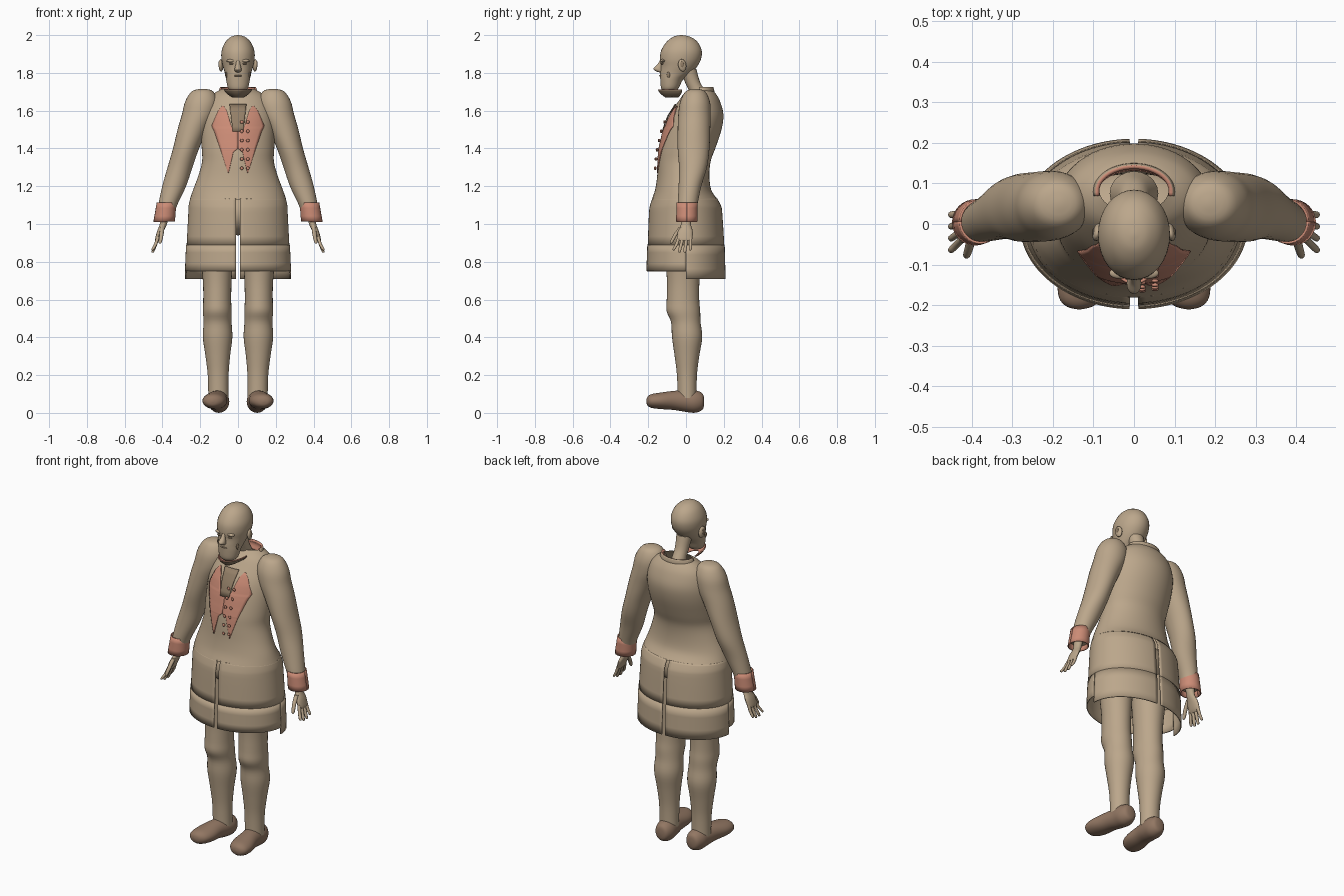
import bpy, math
from mathutils import Vector

if "Cube" in bpy.data.objects:
    bpy.data.objects.remove(bpy.data.objects["Cube"])


def material(name, rgb):
    m = bpy.data.materials.new(name)
    m.use_nodes = True
    m.diffuse_color = (*rgb, 1)
    m.node_tree.nodes["Principled BSDF"].inputs["Base Color"].default_value = (*rgb, 1)
    return m


TAN = material("tan", (0.5, 0.385, 0.26))
PINK = material("salmon", (0.6, 0.26, 0.18))
SHOE = material("shoe brown", (0.29, 0.185, 0.125))
DARK = material("dark tan", (0.29, 0.21, 0.135))


def make(name, verts, faces, mats, angle=50):
    me = bpy.data.meshes.new(name)
    me.from_pydata(verts, [], faces)
    for m in mats:
        me.materials.append(m)
    ob = bpy.data.objects.new(name, me)
    bpy.context.collection.objects.link(ob)
    bpy.ops.object.select_all(action="DESELECT")
    ob.select_set(True)
    bpy.context.view_layer.objects.active = ob
    bpy.ops.object.shade_smooth_by_angle(angle=math.radians(angle))
    return ob


def smooth_rows(rows, steps):
    # Catmull-Rom interpolation between cross-sections
    out = []
    for i in range(len(rows) - 1):
        a, b, c, d = (rows[max(0, min(len(rows) - 1, i + k))] for k in (-1, 0, 1, 2))
        for s in range(steps):
            t = s / steps
            out.append([q + t * (r - p + t * (2 * p - 5 * q + 4 * r - u + t * (3 * (q - r) + u - p))) / 2
                        for p, q, r, u in zip(a, b, c, d)])
    return out + [list(rows[-1])]


def loft(name, rows, mat=TAN, n=32, steps=4, along="z", caps=(True, True), side=1):
    # rows: centre x, y, z and two radii, top to bottom (or back to front)
    verts, faces = [], []
    rows = smooth_rows(rows, steps)
    for x, y, z, ra, rb in rows:
        for k in range(n):
            a = 2 * math.pi * k / n
            u, v = ra * math.cos(a), rb * math.sin(a)
            verts.append((side * (x + u), y + v, z) if along == "z" else (side * (x + u), y, z + v))
    for i in range(len(rows) - 1):
        for k in range(n):
            f = [i * n + k, (i + 1) * n + k, (i + 1) * n + (k + 1) % n, i * n + (k + 1) % n]
            faces.append(f if side > 0 else f[::-1])
    top, end = list(range(n)), list(range(len(verts) - n, len(verts)))[::-1]
    for use, f in zip(caps, (top, end)):
        if use:
            faces.append(f if side > 0 else f[::-1])
    return make(name, verts, faces, [mat])


def band(name, rows, a0, a1, mats, n=24, side=1, thick=0.006, steps=3):
    # open curved sheet between two angles, given thickness with an inner lining
    verts, faces = [], []
    rows = smooth_rows(rows, steps)
    for x, y, z, rx, ry in rows:
        for k in range(n + 1):
            a = math.radians(a0 + (a1 - a0) * k / n)
            verts.append((side * (x + rx * math.cos(a)), y + ry * math.sin(a), z))
    for i in range(len(rows) - 1):
        for k in range(n):
            p = i * (n + 1) + k
            f = [p, p + n + 1, p + n + 2, p + 1]
            faces.append(f if side > 0 else f[::-1])
    ob = make(name, verts, faces, mats)
    mod = ob.modifiers.new("thickness", "SOLIDIFY")
    mod.thickness = thick
    mod.material_offset = mod.material_offset_rim = len(mats) - 1
    return ob


def ball(name, loc, scale, mat=TAN, rot=(0, 0, 0), seg=20):
    bpy.ops.mesh.primitive_uv_sphere_add(segments=seg, ring_count=seg // 2, location=loc, rotation=rot)
    ob = bpy.context.object
    ob.name, ob.scale = name, scale
    ob.data.materials.append(mat)
    bpy.ops.object.shade_smooth()
    return ob


def profile(rows):
    # height, half width, front y, back y -> centred cross-section
    return [(0, (f + b) / 2, z, w, (b - f) / 2) for z, w, f, b in rows]


# Torso of the coat, open at the neck
torso = profile([(1.715, .085, .03, .135), (1.69, .13, -.01, .158), (1.65, .165, -.04, .18),
                 (1.58, .188, -.085, .198), (1.5, .195, -.115, .188), (1.4, .192, -.14, .155),
                 (1.33, .19, -.148, .13), (1.25, .212, -.153, .124), (1.18, .238, -.164, .134),
                 (1.13, .255, -.181, .167)])
loft("coat_body", torso, n=56, caps=(False, False))
band("collar_back", [(0, .08, 1.725, .095, .065), (0, .08, 1.70, .102, .07), (0, .075, 1.67, .1, .065)],
     -10, 190, [TAN, PINK], thick=.01)
band("collar_front", [(0, -.02, 1.71, .075, .13), (0, -.025, 1.69, .06, .11), (0, -.04, 1.67, .03, .07)],
     180, 360, [DARK, PINK])

# Head, neck and face
loft("head", profile([(2, .004, -.03, -.02), (1.992, .035, -.065, .02), (1.965, .066, -.102, .06),
                      (1.92, .086, -.131, .083), (1.875, .088, -.138, .08), (1.835, .08, -.134, .06),
                      (1.8, .07, -.137, .03), (1.765, .063, -.136, -.015), (1.72, .053, -.132, -.038),
                      (1.703, .036, -.12, -.055)]))
loft("neck", [(0, .01, 1.82, .045, .045), (0, .035, 1.75, .038, .04), (0, .065, 1.69, .04, .045),
              (0, .075, 1.62, .06, .055)], n=20)
loft("nose", [(0, -.13, 1.87, .008, .006), (0, -.138, 1.845, .012, .014), (0, -.147, 1.822, .018, .026),
              (0, -.138, 1.808, .016, .02), (0, -.13, 1.802, .006, .008)], n=14)
ball("mouth", (0, -.133, 1.785), (.022, .009, .005), DARK)

# Hips beneath the skirt
ball("hips", (0, -.005, 1.06), (.215, .14, .12))

for s, word in ((1, "left"), (-1, "right")):
    ball(word + "_ear", (s * .09, -.02, 1.84), (.012, .022, .033), rot=(.2, 0, s * .25))
    ball(word + "_ear_hollow", (s * .1, -.022, 1.845), (.004, .011, .017), DARK)
    ball(word + "_brow", (s * .035, -.121, 1.864), (.026, .014, .009))
    ball(word + "_eye", (s * .034, -.125, 1.848), (.014, .008, .004), DARK)
    ball(word + "_cheek", (s * .062, -.093, 1.79), (.006, .009, .016), DARK)

    # Sleeve, cuff and hand
    loft(word + "_sleeve", [(.185, .05, 1.716, .008, .008), (.188, .05, 1.703, .055, .05),
                            (.193, .048, 1.65, .086, .078), (.208, .045, 1.58, .089, .086),
                            (.24, .042, 1.5, .08, .086), (.275, .04, 1.4, .069, .084),
                            (.307, .037, 1.3, .066, .074), (.338, .021, 1.2, .063, .06),
                            (.372, .008, 1.1, .05, .052), (.385, .005, 1.04, .045, .045)], side=s)
    band(word + "_cuff", [(.378, .006, 1.115, .052, .055), (.391, .004, 1.012, .057, .057)],
         0, 360, [PINK], side=s, n=32)
    loft(word + "_hand", [(.387, .002, 1.05, .024, .028), (.395, 0, 1.0, .019, .026),
                          (.412, -.004, .96, .017, .04), (.425, -.006, .925, .013, .04),
                          (.43, -.006, .912, .008, .036)], n=16, side=s)
    for i in range(4):
        y0, y1 = -.036 + .02 * i, -.064 + .029 * i
        tip = .848 + (.012 if i in (0, 3) else 0)
        loft(word + "_finger", [(.422, y0, .935, .009, .009), (.436, (y0 + y1) / 2, .893, .009, .009),
                                (.45, y1, tip + .008, .008, .008), (.452, y1, tip, .003, .003)],
             n=10, steps=2, side=s)
    loft(word + "_thumb", [(.4, -.025, .985, .012, .013), (.405, -.055, .945, .011, .011),
                           (.412, -.076, .905, .009, .009), (.413, -.08, .896, .003, .003)],
         n=10, steps=2, side=s)

    # Leg and shoe
    loft(word + "_leg", [(.115, -.015, 1.0, .098, .1), (.113, -.015, .85, .088, .095),
                         (.11, -.015, .7, .076, .086), (.11, -.016, .6, .074, .086),
                         (.11, -.014, .54, .076, .089), (.108, -.001, .48, .074, .078),
                         (.108, .006, .4, .078, .08), (.107, .005, .3, .065, .065),
                         (.105, .005, .2, .055, .053), (.104, .006, .08, .053, .05)], side=s)
    loft(word + "_shoe", [(.1, .096, .06, .006, .008), (.1, .088, .06, .036, .042),
                          (.101, .05, .06, .054, .059), (.104, 0, .062, .055, .057),
                          (.113, -.06, .066, .056, .051), (.123, -.13, .064, .064, .044),
                          (.13, -.18, .063, .055, .037), (.134, -.203, .062, .032, .024),
                          (.135, -.21, .062, .005, .005)], SHOE, along="y", side=s)

    # Skirt halves with centre slits, and longer hem panels behind than in front
    slit = 2.2
    band(word + "_skirt", [(0, -.007, 1.135, .253, .172), (0, -.003, 1.1, .261, .187),
                           (0, -.002, 1.06, .263, .194), (0, 0, .885, .272, .203)],
         -90 + slit, 90 - slit, [TAN], side=s, n=40)
    for where, low, a0, a1 in (("front", .75, -90 + slit, 0), ("back", .71, 0, 90 - slit)):
        band(f"{word}_{where}_hem", [(0, 0, .89, .275, .205), (0, 0, low, .281, .21)],
             a0, a1, [TAN], side=s)


def chest_y(x, z):
    # front of the torso at a given point
    row = min(smooth_rows(torso, 16), key=lambda r: abs(r[2] - z))
    return row[1] - row[4] * math.sqrt(max(0, 1 - (x / row[3]) ** 2))


def chest_plate(name, rows, mat, lift, cols=8, side=1):
    # thin panel that follows the chest: height, inner x, outer x
    verts, faces = [], []
    rows = smooth_rows_linear(rows)
    for z, x0, x1 in rows:
        for k in range(cols + 1):
            x = side * (x0 + (x1 - x0) * k / cols)
            verts.append((x, chest_y(x, z) - lift, z))
    for i in range(len(rows) - 1):
        for k in range(cols):
            p = i * (cols + 1) + k
            f = [p, p + cols + 1, p + cols + 2, p + 1]
            faces.append(f if side > 0 else f[::-1])
    ob = make(name, verts, faces, [mat])
    mod = ob.modifiers.new("thickness", "SOLIDIFY")
    mod.thickness = .004


def smooth_rows_linear(rows, steps=5):
    out = []
    for a, b in zip(rows, rows[1:]):
        out += [Vector(a).lerp(Vector(b), s / steps) for s in range(steps)]
    return out + [Vector(rows[-1])]


# Waistcoat fronts, neckcloth and two columns of buttons
for s, word in ((1, "left"), (-1, "right")):
    chest_plate(word + "_waistcoat", [(1.625, .075, .085), (1.6, .06, .105), (1.52, .036, .14),
                                      (1.49, 0, .126), (1.4, 0, .095), (1.38, .025, .088),
                                      (1.27, .05, .053)], PINK, .006, side=s)
chest_plate("neckcloth", [(1.635, -.045, .045), (1.49, -.028, .028)], DARK, .009)
for i in range(6):
    for x in (.02, .052):
        z = 1.54 - .049 * i
        ball("button", (x, chest_y(x, z) - .015, z), (.009, .005, .009), PINK, seg=12)
